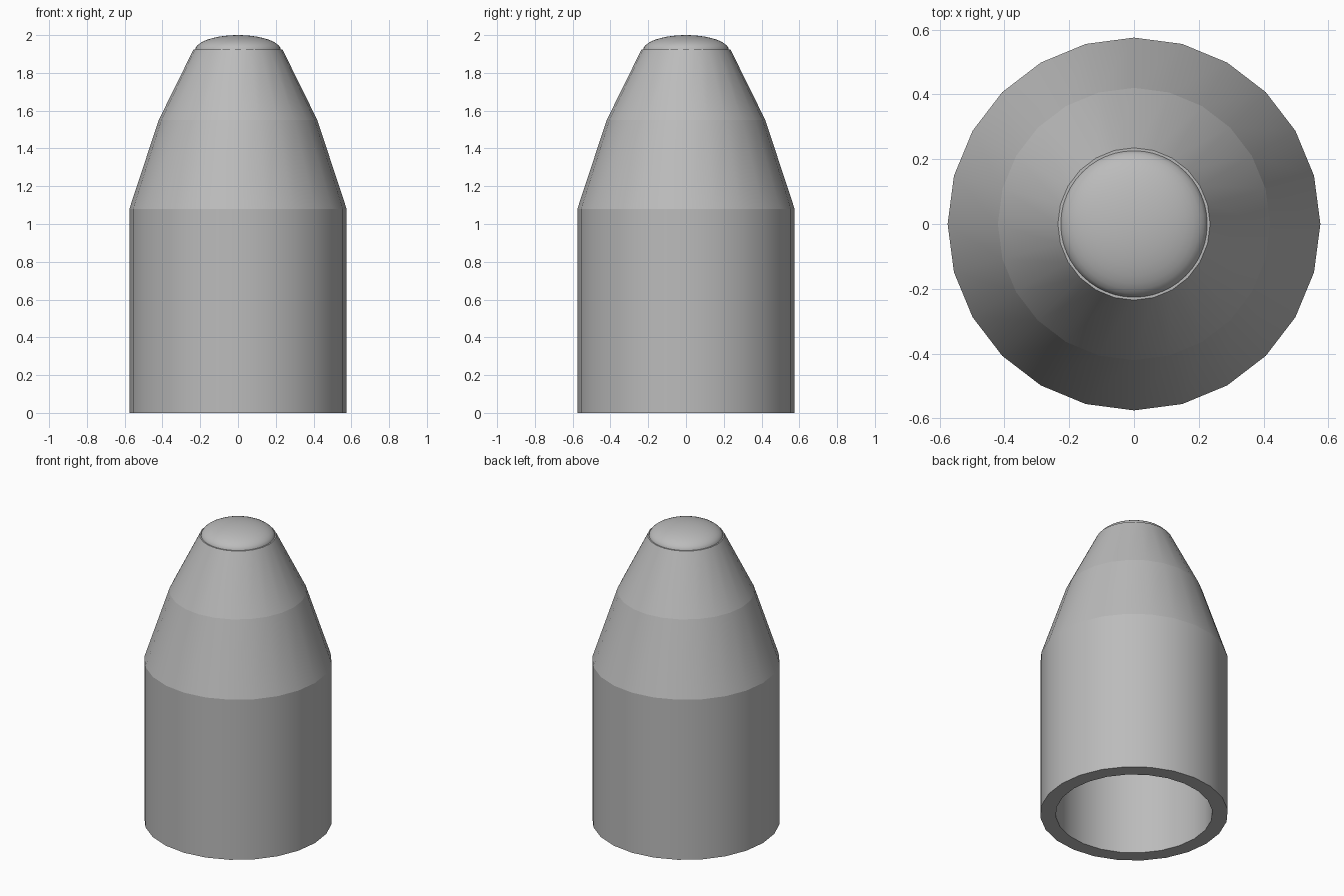
import bpy, bmesh, math

cube = bpy.data.objects.get("Cube")
if cube:
    bpy.data.objects.remove(cube, do_unlink=True)

grey = bpy.data.materials.new("plain grey")
grey.use_nodes = True
grey.diffuse_color = (0.5, 0.5, 0.5, 1)
grey.node_tree.nodes["Principled BSDF"].inputs["Base Color"].default_value = (0.5, 0.5, 0.5, 1)


def lathe(name, profile, sides):
    """Revolve (radius, height) points; profile runs outside-up, ring edges over 5 degrees stay sharp."""
    bm = bmesh.new()
    rings = []
    for r, z in profile:
        if r == 0:
            rings.append([bm.verts.new((0, 0, z))] * sides)
        else:
            rings.append([bm.verts.new((r * math.cos(a), r * math.sin(a), z))
                          for a in (math.tau * i / sides for i in range(sides))])
    for low, high in zip(rings, rings[1:]):
        for i in range(sides):
            j = (i + 1) % sides
            corners = list(dict.fromkeys((low[i], low[j], high[j], high[i])))
            bm.faces.new(corners)
    bmesh.ops.recalc_face_normals(bm, faces=bm.faces)
    for face in bm.faces:
        face.smooth = True
    mesh = bpy.data.meshes.new(name)
    bm.to_mesh(mesh)
    bm.free()
    mesh.materials.append(grey)
    obj = bpy.data.objects.new(name, mesh)
    bpy.context.collection.objects.link(obj)
    return obj


# Hollow shell: inner wall from its ceiling down, around the rim, then up the outside
shell = lathe("shell", [
    (0, 1.85), (0.17, 1.85), (0.32, 1.53), (0.48, 1.06), (0.48, 0),
    (0.575, 0), (0.575, 1.08), (0.42, 1.55), (0.235, 1.925), (0, 1.925)], 24)

# Keep the horizontal ring edges crisp and the round walls smooth
bm = bmesh.new()
bm.from_mesh(shell.data)
for edge in bm.edges:
    a, b = (v.co for v in edge.verts)
    if abs(a.z - b.z) < 0.001:
        edge.smooth = False
bm.to_mesh(shell.data)
bm.free()

# Low rounded cap on the nose
steps = 10
arc = [(0.227 * math.cos(t), 1.92 + 0.08 * math.sin(t))
       for t in (math.pi / 2 * i / steps for i in range(steps))]
lathe("nose_cap", arc + [(0, 2.0)], 48)
